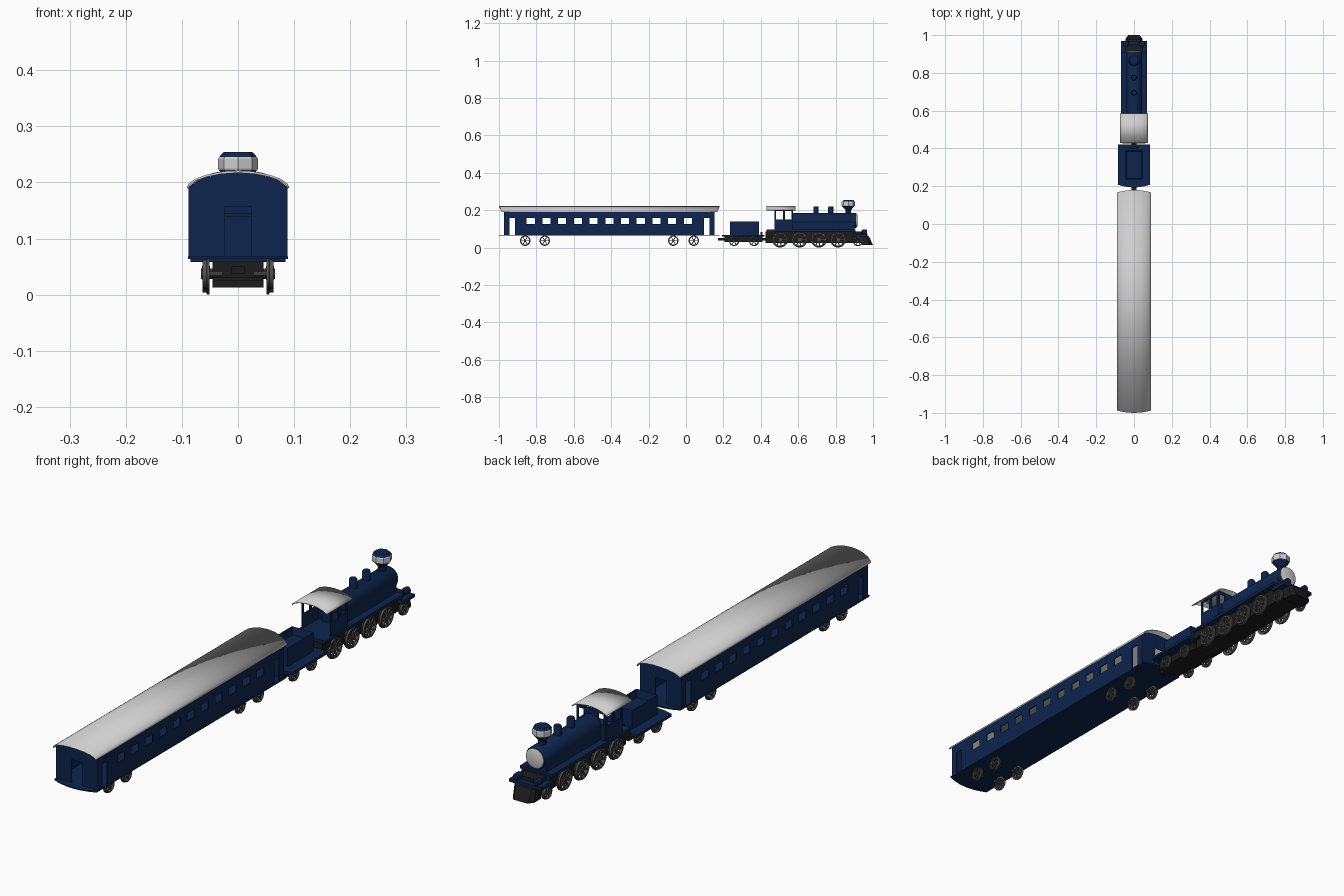
import bpy, bmesh, math
from mathutils import Matrix, Vector

if "Cube" in bpy.data.objects:
    bpy.data.objects.remove(bpy.data.objects["Cube"])


def material(name, rgb):
    m = bpy.data.materials.new(name)
    m.diffuse_color = (*rgb, 1)
    m.use_nodes = True
    m.node_tree.nodes["Principled BSDF"].inputs["Base Color"].default_value = m.diffuse_color
    return m


NAVY = material("navy blue", (0.004, 0.018, 0.075))
WHITE = material("light grey", (0.62, 0.62, 0.62))
BLACK = material("soft black", (0.012, 0.012, 0.012))
STEEL = material("wheel grey", (0.085, 0.08, 0.08))


def finish(name, bm, mat, smooth=False, thick=0):
    bmesh.ops.recalc_face_normals(bm, faces=bm.faces)
    me = bpy.data.meshes.new(name)
    bm.to_mesh(me)
    bm.free()
    me.materials.append(mat)
    ob = bpy.data.objects.new(name, me)
    bpy.context.collection.objects.link(ob)
    if thick:
        mod = ob.modifiers.new("thickness", 'SOLIDIFY')
        mod.thickness, mod.offset = thick, 0
    if smooth:
        bpy.ops.object.select_all(action='DESELECT')
        ob.select_set(True)
        bpy.context.view_layer.objects.active = ob
        bpy.ops.object.shade_smooth_by_angle(angle=math.radians(35))
    return ob


def add_box(bm, x0, x1, y0, y1, z0, z1, rot=None):
    m = Matrix.Translation(((x0 + x1) / 2, (y0 + y1) / 2, (z0 + z1) / 2)) \
        @ Matrix.Diagonal((x1 - x0, y1 - y0, z1 - z0, 1))
    bmesh.ops.create_cube(bm, size=1, matrix=(rot @ m) if rot else m)


def box(name, mat, *dims):
    bm = bmesh.new()
    add_box(bm, *dims)
    return finish(name, bm, mat)


def add_lathe(bm, prof, n, m, closed=False):
    # prof holds (radius, height) about local z
    rings = [[bm.verts.new(m @ Vector((r * math.cos(2 * math.pi * i / n),
                                       r * math.sin(2 * math.pi * i / n), h)))
              for i in range(n)] for r, h in prof]
    pairs = list(zip(rings, rings[1:])) + ([(rings[-1], rings[0])] if closed else [])
    for a, b in pairs:
        for i in range(n):
            j = (i + 1) % n
            bm.faces.new((a[i], a[j], b[j], b[i]))
    if not closed:
        bm.faces.new(rings[0])
        bm.faces.new(rings[-1])


def lathe(name, mat, prof, n, loc, axis='Z', smooth=True):
    m = Matrix.Translation(loc)
    if axis == 'Y':
        m = m @ Matrix.Rotation(-math.pi / 2, 4, 'X')
    bm = bmesh.new()
    add_lathe(bm, prof, n, m)
    return finish(name, bm, mat, smooth)


def panel(name, mat, us, zs, holes, place, thick):
    # upright grid sheet; holes lists the (column, row) cells left open
    bm = bmesh.new()
    g = [[bm.verts.new(place(u, z)) for z in zs] for u in us]
    for i in range(len(us) - 1):
        for j in range(len(zs) - 1):
            if (i, j) not in holes:
                bm.faces.new((g[i][j], g[i + 1][j], g[i + 1][j + 1], g[i][j + 1]))
    for v in [v for v in bm.verts if not v.link_faces]:
        bm.verts.remove(v)
    return finish(name, bm, mat, thick=thick)


def sheet(name, mat, prof, y0, y1, bow0, bow1, thick, smooth=False):
    # horizontal sheet with an x-z cross-section and bowed ends
    bm = bmesh.new()
    w = max(x for x, _ in prof)
    rows = [(bm.verts.new((x, y0 + bow0 * (x / w) ** 2, z)),
             bm.verts.new((x, y1 - bow1 * (x / w) ** 2, z))) for x, z in prof]
    for a, b in zip(rows, rows[1:]):
        bm.faces.new((a[0], b[0], b[1], a[1]))
    return finish(name, bm, mat, smooth, thick)


def mirrored(half):
    return [(-x, z) for x, z in half] + [(x, z) for x, z in reversed(half) if x > 0]


def wheel_pair(name, y, z, r, spokes):
    bm = bmesh.new()
    for s in (1, -1):
        m = Matrix.Translation((0, y, z)) @ Matrix.Rotation(s * math.pi / 2, 4, 'Y')
        add_lathe(bm, [(r * .76, .051), (r, .051), (r, .055), (r * .92, .056),
                       (r * .9, .063), (r * .76, .063)], 28, m, True)
        add_lathe(bm, [(r * .22, .05), (r * .22, .064)], 14, m)
        add_lathe(bm, [(.005, .028), (.005, .066)], 10, m)
        for k in range(spokes):
            add_box(bm, -r * .07, r * .07, r * .15, r * .8, .054, .060,
                    m @ Matrix.Rotation(2 * math.pi * k / spokes, 4, 'Z'))
    finish(name, bm, STEEL, True)


# ---- passenger coach
MID = -0.41
roof = mirrored([(.0895, .19), (.086, .197), (.075, .205), (.055, .212), (.03, .217), (0, .219)])
sheet("coach_roof", WHITE, roof, -1.0, .18, .013, .013, .004, True)
sheet("coach_floor", NAVY, mirrored([(.089, .066), (.06, .066), (.03, .066), (0, .066)]),
      -1.0, .18, .02, .02, .005)
ys, holes = [-.56, -.535, -.505], {(1, 0), (1, 1)}
for k in range(11):
    holes.add((len(ys), 1))
    ys += [(k - 5) * .084 - .0215, (k - 5) * .084 + .0215]
# shift window columns: each hole sits between its pair of cuts
holes = {(1, 0), (1, 1)} | {(3 + 2 * k, 1) for k in range(11)}
ys += [.505, .535, .56]
holes |= {(len(ys) - 3, 0), (len(ys) - 3, 1)}
zs = [.067, .127, .157, .194]
for s in (1, -1):
    panel("coach_side_wall", NAVY, [MID + y for y in ys], zs, holes,
          lambda u, z: (s * .0865, u, z), .004)
    # end wall follows the roof arch and has a doorway
    bm = bmesh.new()
    outline = [(-.023, .067), (-.023, .157), (.023, .157), (.023, .067), (.088, .067)]
    outline += [(x * .98, z - .002) for x, z in reversed(roof)] + [(-.088, .067)]
    bm.faces.new([bm.verts.new((x, MID + s * .56, z)) for x, z in outline])
    finish("coach_end_wall", bm, NAVY, thick=.004)
for y in (-.86, -.755, -.068, .042):
    wheel_pair("coach_wheels", y, .037, .028, 6)

# ---- tender
sheet("tender_platform", NAVY, mirrored([(.085, .063), (.05, .063), (0, .063)]),
      .193, .42, .015, 0, .01)
box("tender_frame", BLACK, -.045, .045, .205, .41, .03, .058)
box("tender_coupler", BLACK, -.012, .012, .17, .21, .037, .05)
box("front_drawbar", BLACK, -.012, .012, .40, .44, .037, .052)
box("tender_post", BLACK, -.02, .02, .398, .41, .058, .082)
bm = bmesh.new()
add_box(bm, -.045, .045, .235, .39, .067, .14)
bm.faces.ensure_lookup_table()
top = max(bm.faces, key=lambda f: f.calc_center_median().z)
bmesh.ops.inset_individual(bm, faces=[top], thickness=.008)
bmesh.ops.translate(bm, verts=top.verts, vec=(0, 0, -.03))
finish("tender_bunker", bm, NAVY)
for y in (.257, .364):
    wheel_pair("tender_wheels", y, .035, .027, 6)

# ---- locomotive chassis
box("engine_frame", BLACK, -.045, .045, .425, .95, .025, .085)
box("cab_step", BLACK, -.06, .06, .425, .475, .06, .086)
box("running_board", NAVY, -.068, .068, .43, .905, .086, .097)
box("firebox_base", NAVY, -.04, .04, .56, .9, .097, .145)
box("front_deck", NAVY, -.068, .068, .895, .97, .06, .072)
box("deck_riser", NAVY, -.06, .06, .895, .907, .07, .09)
for y in (.503, .607, .71, .813):
    wheel_pair("driving_wheels", y, .042, .042, 9)
wheel_pair("pilot_wheels", .92, .033, .026, 6)
bm = bmesh.new()
for s in (1, -1):
    for x, y, z in ((.045, .94, .07), (.045, .97, .06), (.045, .94, .013),
                    (.045, .98, .013), (.03, 1.0, .013), (.035, .978, .06)):
        bm.verts.new((s * x, y, z))
bmesh.ops.convex_hull(bm, input=bm.verts)
finish("cowcatcher", bm, BLACK)
for s in (1, -1):
    lathe("front_buffer", NAVY, [(.008, -.016), (.013, -.012), (.013, .01), (.009, .014)],
          14, (s * .042, .955, .083), 'Y')

# ---- boiler, domes and chimney
lathe("boiler", NAVY, [(.042, 0), (.042, .335), (.039, .34)], 28, (0, .57, .144), 'Y')
lathe("smokebox_door", WHITE, [(.037, 0), (.037, .004), (.03, .007)], 28, (0, .909, .144), 'Y')
for y in (.695, .775):
    lathe("steam_dome", NAVY, [(.015, 0), (.015, .036), (.012, .042)], 14, (0, y, .178))
lathe("chimney_stem", NAVY, [(.016, 0), (.014, .024), (.034, .046)], 8, (0, .868, .176), smooth=False)
lathe("chimney_band", WHITE, [(.034, 0), (.0355, .003), (.0355, .020), (.034, .023)], 8,
      (0, .868, .222), smooth=False)
lathe("chimney_cap", NAVY, [(.034, 0), (.026, .009)], 8, (0, .868, .245), smooth=False)

# ---- cab
sheet("cab_roof", WHITE, mirrored([(.073, .2), (.065, .207), (.045, .215), (.022, .219), (0, .22)]),
      .43, .585, 0, 0, .004, True)
for s in (1, -1):
    panel("cab_side", NAVY, [.472, .48, .518, .53, .563, .572], [.097, .15, .196, .204],
          {(1, 1), (3, 1)}, lambda u, z: (s * .06, u, z), .004)
panel("cab_front", NAVY, [-.06, -.053, -.03, .03, .053, .06], [.097, .155, .196, .208],
      {(1, 1), (3, 1)}, lambda u, z: (u, .571, z), .004)
